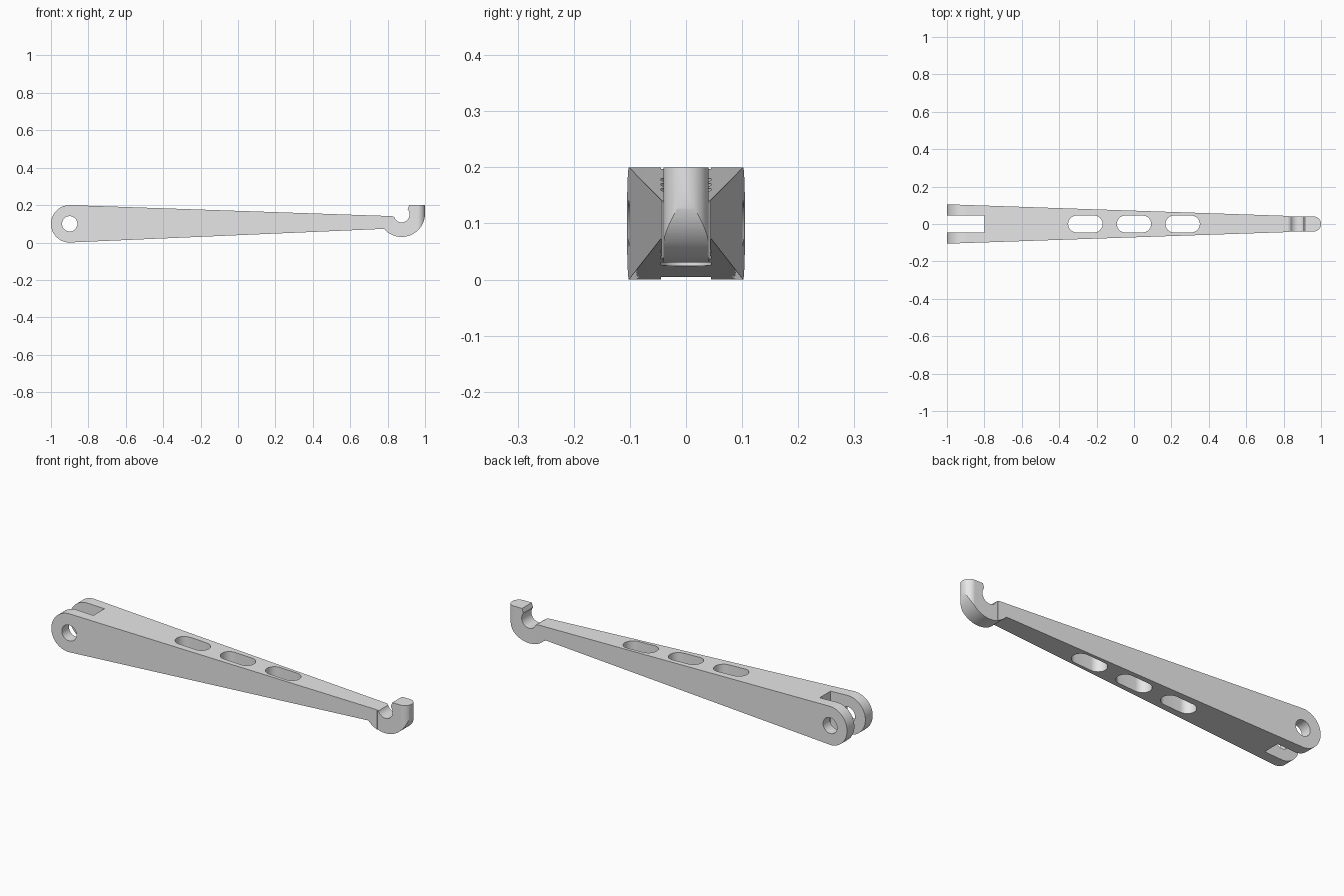
import bpy
import bmesh
from math import cos, sin, radians

cube = bpy.data.objects.get("Cube")
if cube:
    bpy.data.objects.remove(cube, do_unlink=True)

# Plain grey finish
grey = bpy.data.materials.new("light grey")
grey.use_nodes = True
colour = (0.8, 0.8, 0.8, 1)
grey.diffuse_color = colour
grey.node_tree.nodes["Principled BSDF"].inputs["Base Color"].default_value = colour


def arc(cx, cy, r, start, end, steps=32):
    angles = [radians(start + (end - start) * i / steps) for i in range(steps + 1)]
    return [(cx + r * cos(a), cy + r * sin(a)) for a in angles]


def prism(name, outline, axis, low, high):
    """Extrude an outline along y (outline in x, z) or z (outline in x, y)."""
    def place(u, v, w):
        return (u, w, v) if axis == "y" else (u, v, w)
    bm = bmesh.new()
    face = bm.faces.new([bm.verts.new(place(u, v, low)) for u, v in outline])
    moved = bmesh.ops.extrude_face_region(bm, geom=[face])["geom"]
    verts = [g for g in moved if isinstance(g, bmesh.types.BMVert)]
    bmesh.ops.translate(bm, verts=verts, vec=place(0, 0, high - low))
    bmesh.ops.recalc_face_normals(bm, faces=bm.faces)
    mesh = bpy.data.meshes.new(name)
    bm.to_mesh(mesh)
    bm.free()
    mesh.materials.append(grey)
    obj = bpy.data.objects.new(name, mesh)
    bpy.context.collection.objects.link(obj)
    return obj


def carve(target, cutter, operation="DIFFERENCE"):
    mod = target.modifiers.new(cutter.name, "BOOLEAN")
    mod.operation = operation
    mod.solver = "EXACT"
    mod.object = cutter
    bpy.context.view_layer.objects.active = target
    bpy.ops.object.modifier_apply(modifier=mod.name)
    bpy.data.objects.remove(cutter, do_unlink=True)


# Side outline: round pivot end, tapering beam, open hook
side = arc(-0.9, 0.1, 0.1, 88, 268, 48)
side += arc(0.875, 0.155, 0.125, 221, 360, 40)
side += [(1.0, 0.2), (0.915, 0.2)]
side += arc(0.875, 0.15, 0.042, 40, -160, 40)
side += [(0.825, 0.141)]
arm = prism("hooked_lever_arm", side, "y", -0.2, 0.2)

# Plan outline: tapering sides, narrower hook with a round tip
tip = arc(0.96, 0, 0.04, -90, 90, 40)
plan = [(-1.05, -0.107), (0.83, -0.043), (0.83, -0.04)] + tip
plan += [(0.83, 0.04), (0.83, 0.043), (-1.05, 0.107)]
carve(arm, prism("plan_shape", plan, "z", -0.1, 0.4), "INTERSECT")

# Fork slot and pivot pin hole
slot = [(-1.1, -0.045), (-0.8, -0.045), (-0.8, 0.045), (-1.1, 0.045)]
carve(arm, prism("fork_slot", slot, "z", -0.1, 0.4))
carve(arm, prism("pin_hole", arc(-0.9, 0.1, 0.041, 0, 350, 35), "y", -0.2, 0.2))

# Three lightening holes through the beam
for x in (-0.26, 0, 0.26):
    hole = arc(x + 0.047, 0, 0.045, -90, 90, 20) + arc(x - 0.047, 0, 0.045, 90, 270, 20)
    carve(arm, prism("lightening_hole", hole, "z", -0.1, 0.4))

bpy.ops.object.select_all(action="DESELECT")
arm.select_set(True)
bpy.context.view_layer.objects.active = arm
bpy.ops.object.shade_smooth_by_angle(angle=radians(25))
